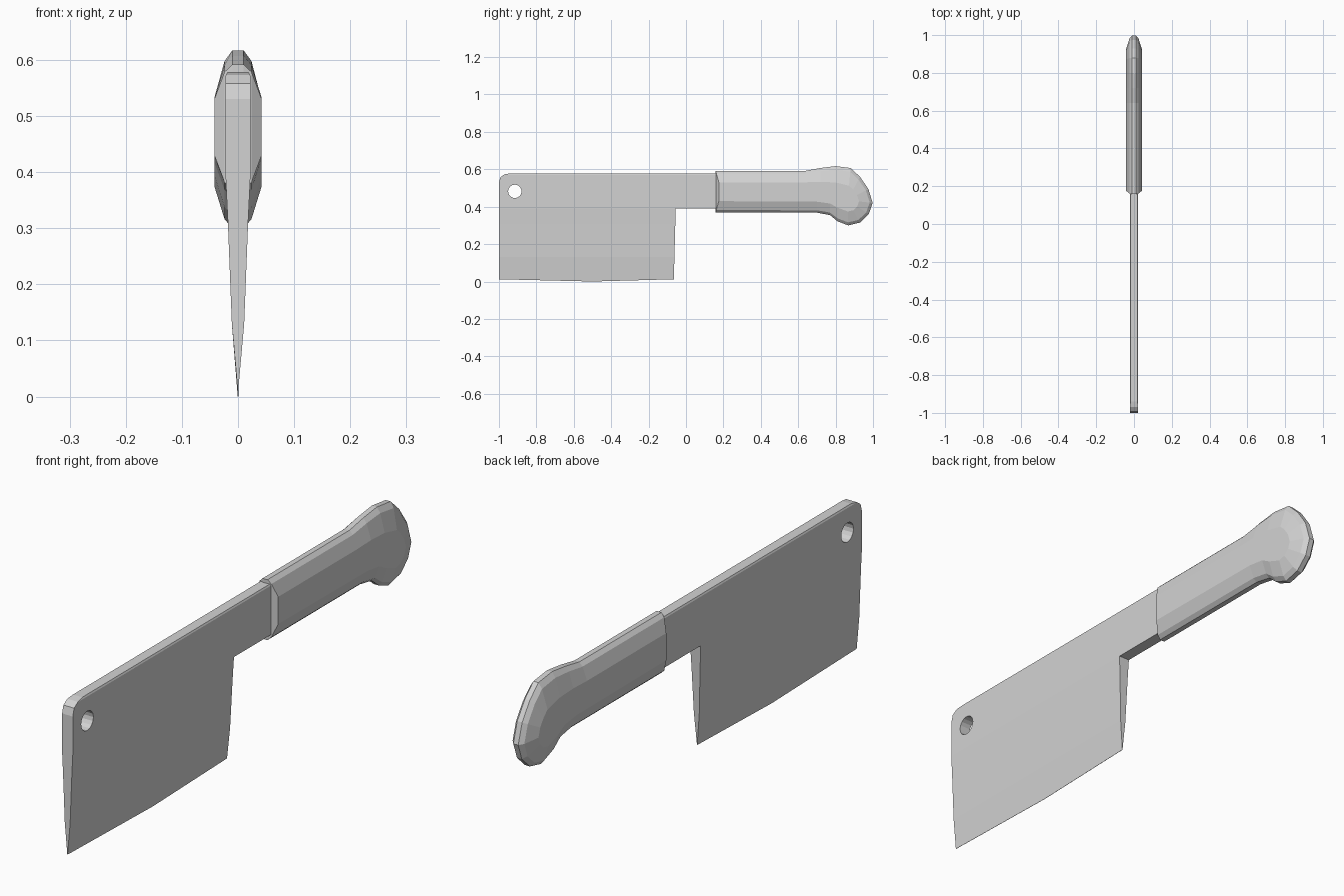
import bpy
import bmesh
from math import pi
from mathutils import Matrix, Vector

if "Cube" in bpy.data.objects:
    bpy.data.objects.remove(bpy.data.objects["Cube"], do_unlink=True)

# One plain grey for the whole tool
steel = bpy.data.materials.new("light_grey")
steel.use_nodes = True
grey = (0.65, 0.65, 0.65, 1)
steel.diffuse_color = grey
steel.node_tree.nodes["Principled BSDF"].inputs["Base Color"].default_value = grey


def finish(bm, name):
    """Turn a bmesh into a linked, flat shaded object."""
    bmesh.ops.recalc_face_normals(bm, faces=bm.faces)
    mesh = bpy.data.meshes.new(name)
    bm.to_mesh(mesh)
    bm.free()
    mesh.materials.append(steel)
    obj = bpy.data.objects.new(name, mesh)
    bpy.context.collection.objects.link(obj)
    return obj


def interpolate(table, value):
    """Piecewise linear lookup in a list of (position, result) pairs."""
    for (a, fa), (b, fb) in zip(table, table[1:]):
        if value <= b:
            t = max(0, (value - a) / (b - a))
            return fa + (fb - fa) * t
    return table[-1][1]


# Blade and tang: side outline extruded, then thinned towards the edge
blade_outline = [
    (-1, 0.012), (-0.5, 0), (-0.065, 0.012), (-0.055, 0.39),
    (0.19, 0.39), (0.19, 0.578), (-0.94, 0.578), (-0.97, 0.573),
    (-0.992, 0.558), (-1, 0.53),
]
half_thickness = [(0.012, 0.0005), (0.13, 0.011), (0.31, 0.018),
                  (0.39, 0.022), (0.572, 0.022), (0.578, 0.019)]

bm = bmesh.new()
side = bm.faces.new([bm.verts.new((-1, y, z)) for y, z in blade_outline])
extruded = bmesh.ops.extrude_face_region(bm, geom=[side])["geom"]
moved = [v for v in extruded if isinstance(v, bmesh.types.BMVert)]
bmesh.ops.translate(bm, verts=moved, vec=(2, 0, 0))
for level, _ in half_thickness[1:-1]:
    bmesh.ops.bisect_plane(bm, geom=bm.verts[:] + bm.edges[:] + bm.faces[:],
                           plane_co=(0, 0, level), plane_no=(0, 0, 1))
for v in bm.verts:
    v.co.x *= interpolate(half_thickness, v.co.z)
blade = finish(bm, "blade")

# Hanging hole near the front top corner
bm = bmesh.new()
bmesh.ops.create_cone(bm, cap_ends=True, segments=16, radius1=0.036,
                      radius2=0.036, depth=0.3,
                      matrix=Matrix.Translation((0, -0.915, 0.482))
                      @ Matrix.Rotation(pi / 2, 4, "Y"))
cutter = finish(bm, "hole_cutter")
cutter.hide_render = True
hole = blade.modifiers.new("hole", "BOOLEAN")
hole.operation = "DIFFERENCE"
hole.solver = "EXACT"
hole.object = cutter
bpy.context.view_layer.objects.active = blade
bpy.ops.object.modifier_apply(modifier=hole.name)
bpy.data.objects.remove(cutter, do_unlink=True)

# Handle: rim outline stepped inwards to a flat cheek on each side
handle_outline = [
    (0.158, 0.592), (0.64, 0.592), (0.72, 0.607), (0.8, 0.617),
    (0.88, 0.607), (0.93, 0.56), (0.975, 0.495), (0.998, 0.42),
    (0.977, 0.36), (0.93, 0.315), (0.867, 0.3), (0.81, 0.322),
    (0.77, 0.355), (0.7, 0.368), (0.158, 0.368),
]
spine_height = [(0.64, 0.48), (0.77, 0.468), (0.865, 0.435)]
steps = [(0, 0.01), (0.12, 0.024), (0.55, 0.042)]


def ring(bm, inset, x):
    verts = []
    for y, z in handle_outline:
        spine_y = min(max(y, 0.19), 0.865)
        spine = Vector((x, spine_y, interpolate(spine_height, spine_y)))
        verts.append(bm.verts.new(Vector((x, y, z)).lerp(spine, inset)))
    return verts


bm = bmesh.new()
rings = [ring(bm, t, -x) for t, x in reversed(steps)]
rings += [ring(bm, t, x) for t, x in steps]
for a, b in zip(rings, rings[1:]):
    for i in range(len(a)):
        bm.faces.new((a[i - 1], a[i], b[i], b[i - 1]))
bm.faces.new(rings[0])
bm.faces.new(rings[-1])
finish(bm, "handle")
